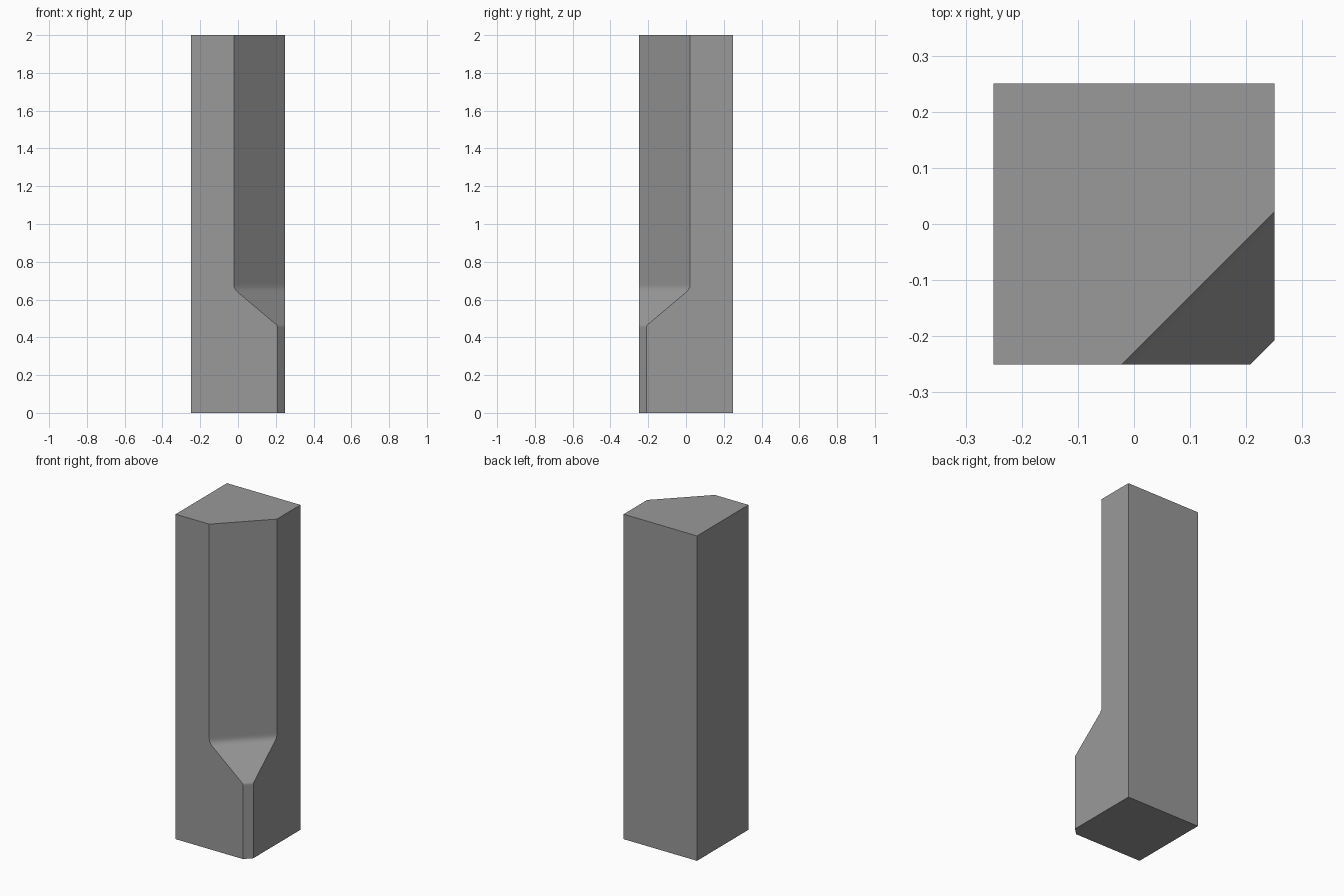
import bpy, bmesh, math

if "Cube" in bpy.data.objects:
    bpy.data.objects.remove(bpy.data.objects["Cube"])

H = 0.25  # half width of the post

# Corner chamfer size at each height: (z, chamfer), with softly rounded bends
profile = [(0, 0.042), (0.450, 0.042), (0.457, 0.042), (0.463, 0.0435),
           (0.468, 0.048), (0.638, 0.250), (0.648, 0.260), (0.657, 0.266),
           (0.667, 0.270), (0.680, 0.271), (0.690, 0.271), (2.0, 0.271)]

bm = bmesh.new()
front = [bm.verts.new((H - c, -H, z)) for z, c in profile]
right = [bm.verts.new((H, -H + c, z)) for z, c in profile]
fl, br, bl = [[bm.verts.new((x, y, z)) for z in (0, 2)]
              for x, y in ((-H, -H), (H, H), (-H, H))]

# Stop-chamfer strip
for i in range(len(profile) - 1):
    bm.faces.new((front[i], right[i], right[i + 1], front[i + 1]))

# Flat sides, bottom and top
bm.faces.new([fl[0]] + front + [fl[1]])
bm.faces.new([br[0], br[1]] + right[::-1])
bm.faces.new((br[0], bl[0], bl[1], br[1]))
bm.faces.new((bl[0], fl[0], fl[1], bl[1]))
for k, i in ((0, 0), (1, -1)):
    bm.faces.new((fl[k], front[i], right[i], br[k], bl[k]))
bmesh.ops.recalc_face_normals(bm, faces=bm.faces)

mesh = bpy.data.meshes.new("chamfered_post")
bm.to_mesh(mesh)
bm.free()
post = bpy.data.objects.new("chamfered_post", mesh)
bpy.context.collection.objects.link(post)

# Dark grey surface
grey = bpy.data.materials.new("dark_grey")
grey.diffuse_color = (0.32, 0.32, 0.32, 1)
grey.use_nodes = True
grey.node_tree.nodes["Principled BSDF"].inputs["Base Color"].default_value = grey.diffuse_color
mesh.materials.append(grey)

# Smooth only across the soft bends
bpy.context.view_layer.objects.active = post
post.select_set(True)
bpy.ops.object.shade_smooth_by_angle(angle=math.radians(30))
